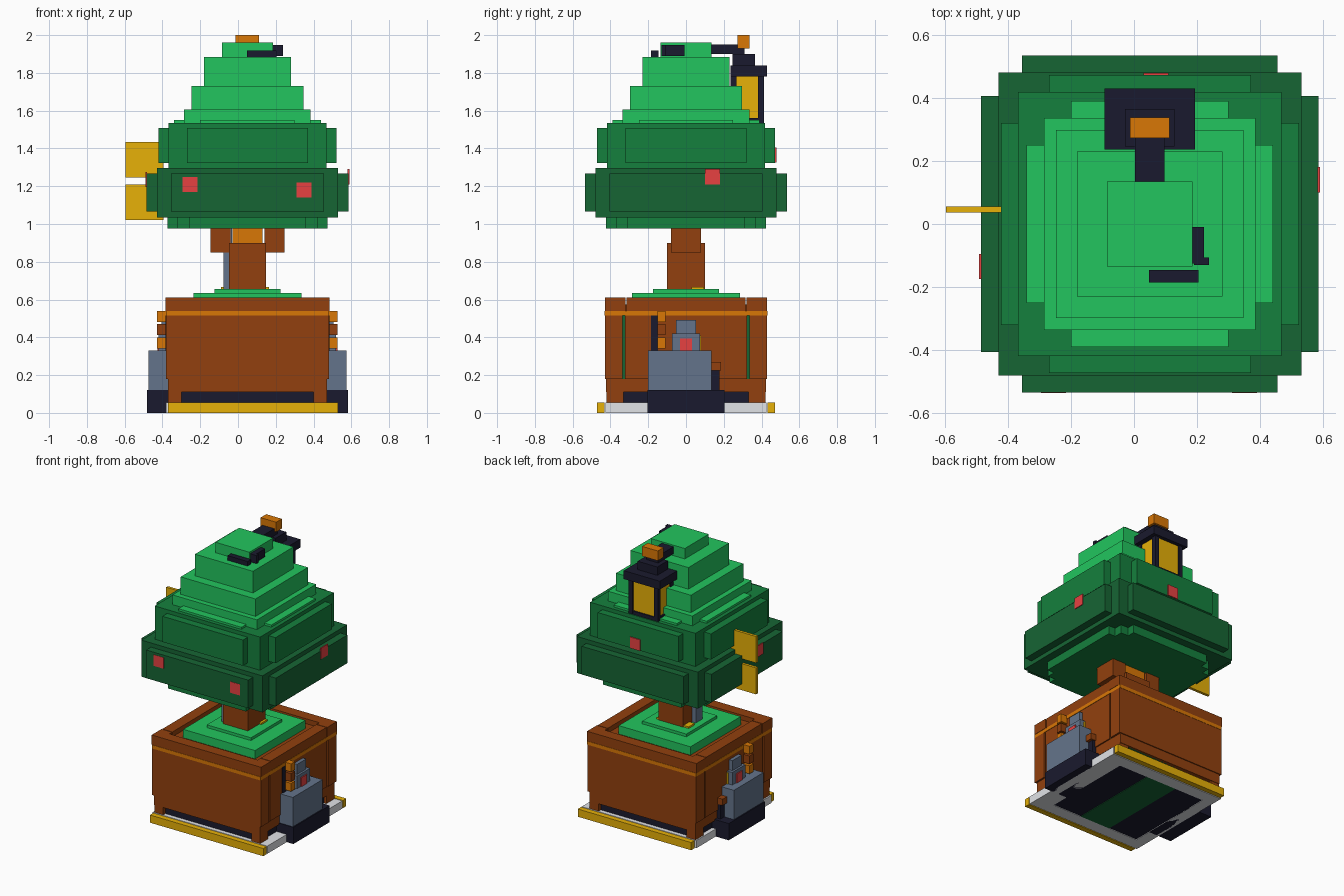
import bpy
import bmesh
from mathutils import Matrix

default_cube = bpy.data.objects.get("Cube")
if default_cube:
    bpy.data.objects.remove(default_cube, do_unlink=True)


def make_material(name, hex_code):
    srgb = [channel / 255 for channel in bytes.fromhex(hex_code)]
    linear = [c / 12.92 if c < .04 else ((c + .055) / 1.055) ** 2.4 for c in srgb]
    material = bpy.data.materials.new(name)
    material.use_nodes = True
    material.diffuse_color = (*linear, 1)
    shader = material.node_tree.nodes["Principled BSDF"]
    shader.inputs["Base Color"].default_value = (*linear, 1)
    return material


deep_green = make_material("deep_green", "166534")
mid_green = make_material("mid_green", "15803d")
light_green = make_material("light_green", "22c55e")
brown = make_material("brown_wood", "92400e")
orange = make_material("orange_wood", "d97706")
dark = make_material("dark_metal", "1a1a2e")
grey = make_material("slate_grey", "64748b")
yellow = make_material("yellow", "eab308")
red = make_material("red", "ef4444")
white = make_material("pale_grey", "e5e7eb")

# Shared positions: the centre line and the levels of the planter
CENTRE = .05
PALLET, SKIRT, WALL, TRIM, RIM, BRIM = .055, .11, .18, .515, .54, .61
INNER = .35
SIDES = (("left", 1), ("right", -1))
ENDS = (("back", 1), ("front", -1))


def block(name, material, half_x, half_y, low, high, x=CENTRE, y=0):
    """Box with the given half widths between two heights."""
    bm = bmesh.new()
    place = Matrix.Translation((x, y, (low + high) / 2))
    scale = Matrix.Diagonal((2 * half_x, 2 * half_y, high - low, 1))
    bmesh.ops.create_cube(bm, size=1, matrix=place @ scale)
    mesh = bpy.data.meshes.new(name)
    bm.to_mesh(mesh)
    bm.free()
    mesh.materials.append(material)
    bpy.context.collection.objects.link(bpy.data.objects.new(name, mesh))


def side_part(name, material, reach, half_y, low, high, y=0):
    """Mirrored boxes growing out of the planter sides."""
    half_x = (reach - INNER) / 2
    for side, sign in SIDES:
        middle = CENTRE + sign * (INNER + half_x)
        block(f"{name}_{side}", material, half_x, half_y, low, high, x=middle, y=y)


def end_part(name, material, half_x, reach, low, high, inner=INNER, x=CENTRE):
    """Mirrored boxes on the front and back of the planter."""
    half_y = (reach - inner) / 2
    for end, sign in ENDS:
        middle = sign * (inner + half_y)
        block(f"{name}_{end}", material, half_x, half_y, low, high, x=x, y=middle)


def cross(name, material, reach, span, low, high):
    """Two crossing slabs that form raised panels on four sides."""
    block(name + "_side_panels", material, reach, span, low, high)
    block(name + "_end_panels", material, span, reach, low, high)


def tier(name, material, core, span, low, high, margin):
    block(name + "_core", material, core, core, low, high)
    cross(name, material, core + .054, span, low + margin, high - margin)


# Foliage
tier("underside_foliage", mid_green, .37, .31, .975, 1.04, margin=0)
block("underside_layer", mid_green, .42, .31, 1, 1.04)
tier("lower_foliage", deep_green, .48, .405, 1.035, 1.297, margin=.03)
tier("middle_foliage", mid_green, .418, .32, 1.297, 1.535, margin=.027)
cross("upper_foliage", light_green, .39, .25, 1.53, 1.55)
level = 1.53
for half, top in ((.335, 1.605), (.297, 1.73), (.23, 1.885), (.135, 1.96)):
    block("crown_step", light_green, half, half, level, top)
    level = top


# Red fruit plates on the foliage faces
def fruit(name, x, y, z, faces_side=False):
    size, thickness = .04, .004
    half_x, half_y = (thickness, size) if faces_side else (size, thickness)
    block(name, red, half_x, half_y, z - size, z + size, x=x, y=y)


fruit("fruit_front_right", -.255, -.532, 1.21)
fruit("fruit_front_left", .35, -.532, 1.18)
fruit("fruit_back", .07, .475, 1.365)
fruit("fruit_left", .585, .14, 1.25, faces_side=True)
fruit("fruit_right", -.487, -.135, 1.235, faces_side=True)

# Yellow panels beside the foliage
for name, low in (("lower_side_panel", 1.02), ("upper_side_panel", 1.245)):
    block(name, yellow, .1, .01, low, low + .19, x=-.495, y=.046)

# Lantern hung at the back of the crown
lantern_y = .325
block("lantern_glass", yellow, .105, .078, 1.555, 1.78, y=lantern_y)
block("lantern_base", dark, .117, .087, 1.535, 1.56, y=lantern_y)
for side, sign_x in SIDES:
    for end, sign_y in ENDS:
        block(f"lantern_post_{end}_{side}", dark, .016, .016, 1.54, 1.78,
              x=CENTRE + sign_x * .1, y=lantern_y + sign_y * .073)
block("lantern_cap", dark, .143, .097, 1.78, 1.84, y=.333)
block("lantern_neck", dark, .078, .06, 1.84, 1.9, y=.305)
block("lantern_arm", dark, .047, .088, 1.9, 1.95, y=.223)
block("lantern_knob", orange, .062, .032, 1.93, 2, y=.305)

# Dark ornament near the top
block("ornament_front", dark, .079, .02, 1.885, 1.918, x=.126, y=-.165)
block("ornament_side", dark, .018, .058, 1.89, 1.948, x=.204, y=-.067)
block("ornament_tip", dark, .024, .012, 1.89, 1.948, x=.214, y=-.118)

# Trunk, branches and the grass around it
block("trunk", brown, .098, .1, BRIM, .9)
block("trunk_core", orange, .08, .07, .9, .98)
for side, sign in SIDES:
    block(f"branch_{side}", brown, .053, .08, .85, .98, x=CENTRE + sign * .142)
block("trunk_rod", grey, .023, .038, BRIM, .98, x=-.055, y=-.038)
block("trunk_pad", yellow, .127, .033, .65, .667, x=.038, y=.063)
block("grass_low", light_green, .285, .285, RIM, .635)
block("grass_high", light_green, .175, .175, BRIM, .655)

# Planter walls, trim and rim around a green lining
block("planter_soil", brown, .4, .4, TRIM, .575)
block("planter_lining", deep_green, .415, .41, SKIRT, TRIM)
end_part("end_wall", brown, .432, .43, WALL, TRIM)
end_part("end_trim", orange, .432, .432, TRIM, RIM)
end_part("end_rim", brown, .434, .43, RIM, BRIM)
end_part("end_skirt", brown, .42, .423, SKIRT, WALL)
side_part("side_panel", brown, .429, .323, WALL, TRIM)
side_part("side_trim", orange, .432, .425, TRIM, RIM)
side_part("side_rim", brown, .43, .315, RIM, BRIM)
for end, sign in ENDS:
    side_part(f"corner_post_{end}", brown, .432, .047, WALL, TRIM, y=sign * .383)
    side_part(f"corner_rim_{end}", brown, .434, .055, RIM, BRIM, y=sign * .375)
    side_part(f"side_skirt_{end}", brown, .42, .125, SKIRT, WALL, y=sign * .295)
    side_part(f"foot_{end}", brown, .42, .045, PALLET, SKIRT, y=sign * .375)

# Pallet base
block("underframe", dark, .4, .395, PALLET, SKIRT)
block("floor_plate", dark, INNER, .335, .004, PALLET)
block("floor_strip", deep_green, .12, .335, 0, .02)
side_part("pallet_side", white, .43, .425, 0, PALLET)
end_part("pallet_end", white, INNER, .425, 0, PALLET, inner=.335)
block("pallet_step", white, .03, .425, 0, PALLET, x=.5)
end_part("bumper", yellow, .45, .47, 0, PALLET, inner=.432, x=.08)

# Machinery on both sides
side_part("machine_base", dark, .533, .205, 0, .12)
side_part("machine_body", grey, .525, .168, .12, .33, y=-.032)
side_part("machine_middle", grey, .47, .075, .33, .42)
side_part("machine_top", grey, .455, .052, .42, .492)
side_part("machine_light", red, .477, .032, .33, .395)
side_part("machine_gauge", yellow, .44, .01, .28, .41, y=.07)
side_part("machine_pipe", dark, .45, .022, .12, .23, y=.156)
side_part("dark_slot", dark, .434, .018, .33, TRIM, y=-.167)
side_part("valve_inner", orange, .475, .03, .245, .28, y=.1)
side_part("valve_outer", brown, .47, .032, .225, .27, y=.153)
for step, material in enumerate((orange, brown, orange)):
    low = .342 + .07 * step
    side_part(f"side_peg_{step}", material, .478, .022, low, low + .058, y=-.13)
